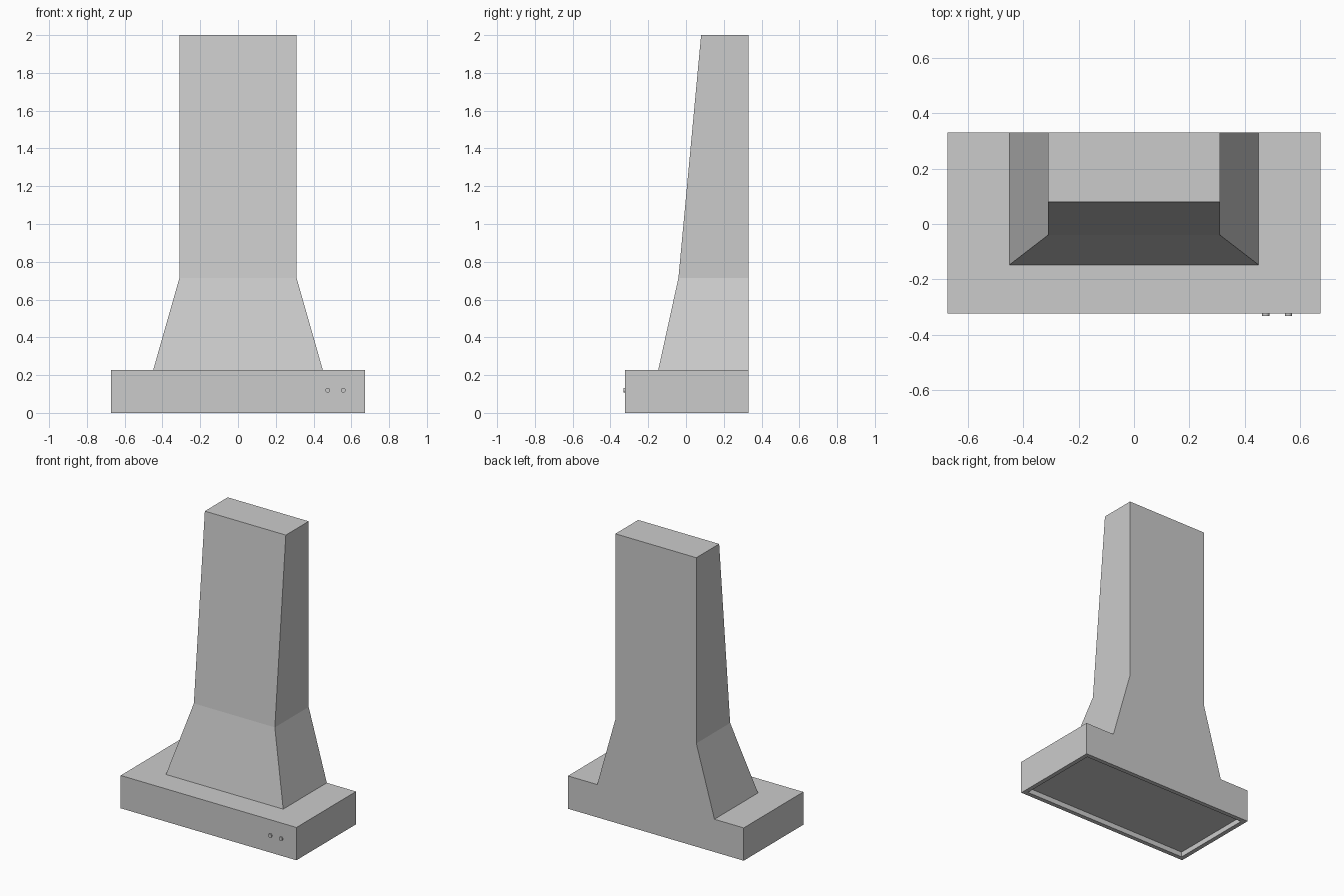
import bpy
import bmesh
from math import radians
from mathutils import Matrix

cube = bpy.data.objects.get("Cube")
if cube:
    bpy.data.objects.remove(cube, do_unlink=True)

BACK = 0.33
CANOPY_TOP = 0.227


def material(name, grey):
    mat = bpy.data.materials.new(name)
    mat.use_nodes = True
    colour = (grey, grey, grey, 1)
    mat.diffuse_color = colour
    mat.node_tree.nodes["Principled BSDF"].inputs["Base Color"].default_value = colour
    return mat


steel = material("brushed steel", 0.6)


def add_object(name, bm):
    bmesh.ops.recalc_face_normals(bm, faces=bm.faces)
    mesh = bpy.data.meshes.new(name)
    bm.to_mesh(mesh)
    bm.free()
    mesh.materials.append(steel)
    obj = bpy.data.objects.new(name, mesh)
    bpy.context.collection.objects.link(obj)
    return obj


def loft(sections):
    """Join rectangles (half width, front y, z) that share the wall plane."""
    bm = bmesh.new()
    rings = []
    for half, front, z in sections:
        corners = [(-half, front), (half, front), (half, BACK), (-half, BACK)]
        rings.append([bm.verts.new((x, y, z)) for x, y in corners])
    for low, high in zip(rings, rings[1:]):
        for i in range(4):
            j = (i + 1) % 4
            bm.faces.new((low[i], low[j], high[j], high[i]))
    bm.faces.new(rings[0])
    bm.faces.new(rings[-1])
    return bm


# Canopy box with a recessed underside behind a narrow rim
bm = loft([(0.673, -0.322, 0), (0.673, -0.322, CANOPY_TOP)])
bmesh.ops.recalc_face_normals(bm, faces=bm.faces)
underside = min(bm.faces, key=lambda f: f.calc_center_median().z)
bmesh.ops.inset_region(bm, faces=[underside], thickness=0.043)
well = bmesh.ops.extrude_face_region(bm, geom=[underside])["geom"]
bmesh.ops.translate(bm, vec=(0, 0, 0.035),
                    verts=[v for v in well if isinstance(v, bmesh.types.BMVert)])
if underside.is_valid:
    bmesh.ops.delete(bm, geom=[underside], context="FACES_ONLY")
add_object("canopy", bm)

# Flared lower chimney and tapering upper chimney
add_object("chimney", loft([(0.449, -0.147, CANOPY_TOP),
                            (0.31, -0.04, 0.715),
                            (0.31, 0.08, 2)]))

# Two control knobs on the front
for side, x in (("right", 0.475), ("left", 0.557)):
    bm = bmesh.new()
    bmesh.ops.create_cone(bm, cap_ends=True, segments=16, radius1=0.013,
                          radius2=0.013, depth=0.012,
                          matrix=Matrix.Translation((x, -0.325, 0.12))
                          @ Matrix.Rotation(radians(90), 4, "X"))
    knob = add_object(side + "_knob", bm)
    bpy.context.view_layer.objects.active = knob
    knob.select_set(True)
    bpy.ops.object.shade_smooth_by_angle(angle=radians(40))
    knob.select_set(False)
